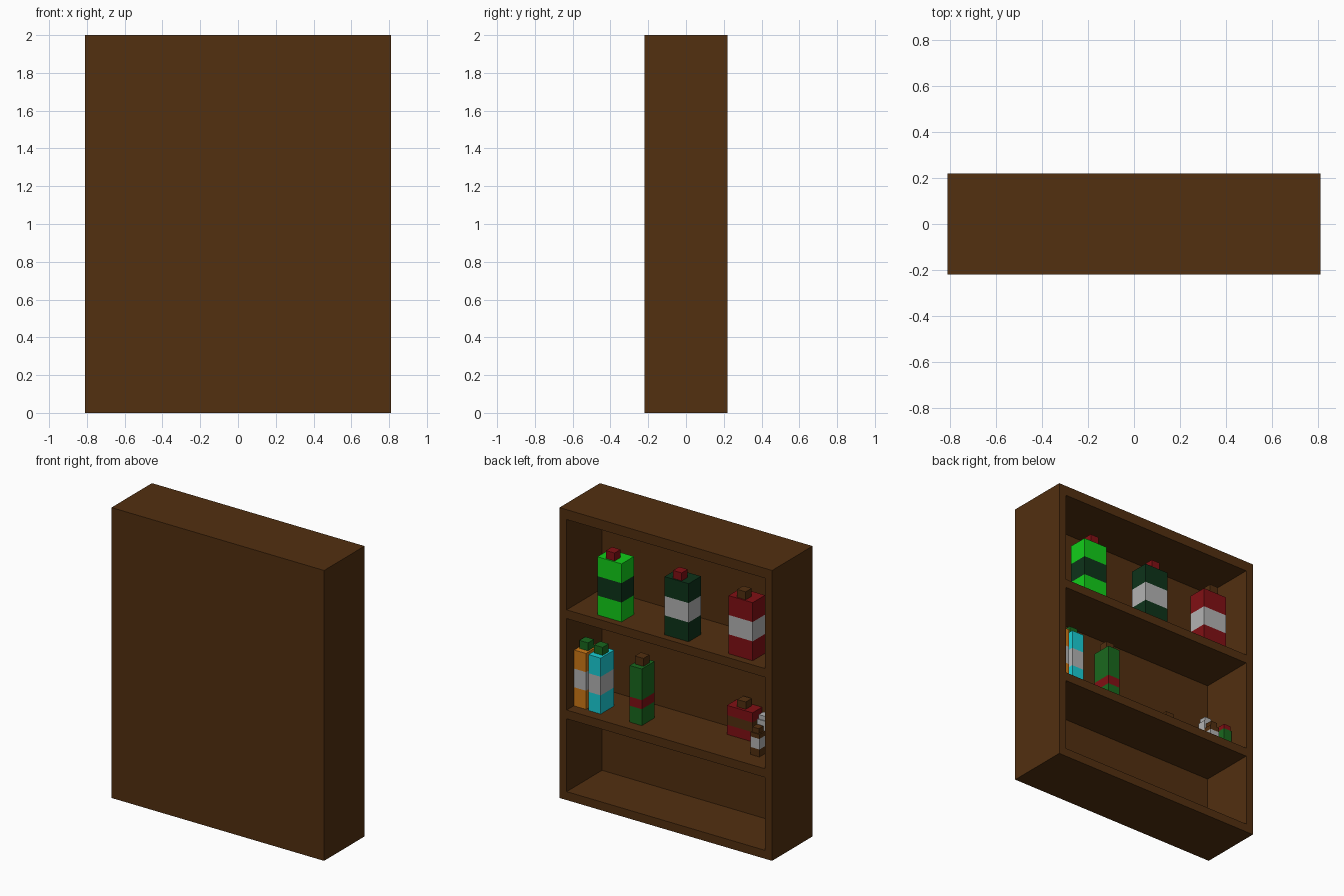
import bpy, bmesh
from mathutils import Matrix, Vector

if "Cube" in bpy.data.objects:
    bpy.data.objects.remove(bpy.data.objects["Cube"], do_unlink=True)


def material(name, rgb):
    m = bpy.data.materials.new(name)
    m.use_nodes = True
    m.diffuse_color = (*rgb, 1)
    bsdf = next(n for n in m.node_tree.nodes if n.type == 'BSDF_PRINCIPLED')
    bsdf.inputs["Base Color"].default_value = (*rgb, 1)
    return m


WOOD = material("wood_brown", (0.085, 0.029, 0.005))
LABEL = material("label_white", (0.45, 0.45, 0.45))
LIME = material("bright_green", (0.006, 0.62, 0.01))
DARK = material("dark_green", (0.004, 0.033, 0.01))
RED = material("red", (0.22, 0.005, 0.007))
GREEN = material("mid_green", (0.01, 0.14, 0.013))
CYAN = material("cyan", (0.01, 0.62, 0.67))
ORANGE = material("orange", (0.62, 0.19, 0.008))


def box(name, x, y, z, mat, band=None, band_mat=None):
    """Box from (min, max) ranges; an optional height band gets its own colour."""
    bm = bmesh.new()
    bmesh.ops.create_cube(bm, size=1)
    size = [r[1] - r[0] for r in (x, y, z)]
    mid = [(r[0] + r[1]) / 2 for r in (x, y, z)]
    bm.transform(Matrix.Translation(Vector(mid)) @ Matrix.Diagonal((*size, 1)))
    if band:
        for h in band:
            bmesh.ops.bisect_plane(bm, geom=bm.verts[:] + bm.edges[:] + bm.faces[:],
                                   plane_co=(0, 0, h), plane_no=(0, 0, 1))
        for f in bm.faces:
            if band[0] < f.calc_center_median().z < band[1]:
                f.material_index = 1
    me = bpy.data.meshes.new(name)
    bm.to_mesh(me)
    bm.free()
    me.materials.append(mat)
    if band:
        me.materials.append(band_mat)
    ob = bpy.data.objects.new(name, me)
    bpy.context.collection.objects.link(ob)
    return ob


# Cabinet: closed front panel, open at the back
X, Y, H, T = 0.81, 0.22, 2.0, 0.055
box("front_panel", (-X, X), (-Y, -Y + T), (0, H), WOOD)
for side, s in (("left", 1), ("right", -1)):
    box(side + "_wall", tuple(sorted((s * X, s * (X - T)))), (-Y + T, Y), (0, H), WOOD)
for name, lo, hi in (("bottom_board", 0, 0.058), ("lower_shelf", 0.56, 0.62),
                     ("upper_shelf", 1.25, 1.31), ("top_board", 1.932, H)):
    box(name, (-X + T, X - T), (-Y + T, Y), (lo, hi), WOOD)


def bottle(name, x, y, base, height, body, label, cap, band=(1 / 3, 2 / 3),
           cap_y=None, cap_w=0.065, cap_h=0.055):
    """Square bottle with a coloured band and a small square cap."""
    top = base + height
    box(name + "_body", x, y, (base, top), body,
        [base + height * b for b in band], label)
    cx = (x[0] + x[1]) / 2
    cy = (y[0] + y[1]) / 2 if cap_y is None else cap_y
    w = cap_w / 2
    box(name + "_cap", (cx - w, cx + w), (cy - w, cy + w), (top, top + cap_h), cap)


# Upper shelf: three large bottles
for name, x0, body, label, cap in (("lime_bottle", 0.372, LIME, DARK, RED),
                                   ("dark_bottle", -0.139, DARK, LABEL, RED),
                                   ("red_bottle", -0.627, RED, LABEL, WOOD)):
    bottle(name, (x0, x0 + 0.184), (0.035, 0.17), 1.31, 0.40, body, label, cap, cap_y=0.128)

# Lower shelf: three slim bottles
bottle("orange_bottle", (0.662, 0.752), (0.0, 0.143), 0.62, 0.385, ORANGE, LABEL, GREEN)
bottle("cyan_bottle", (0.547, 0.64), (0.0, 0.147), 0.62, 0.385, CYAN, LABEL, GREEN)
bottle("green_bottle", (0.239, 0.331), (0.0, 0.14), 0.62, 0.39, GREEN, RED, WOOD,
       band=(0.29, 0.45))

# Lower shelf: wide flask and small shakers
bottle("red_flask", (-0.465, -0.27), (-0.163, -0.06), 0.62, 0.20, RED, WOOD, WOOD, cap_h=0.05)
bottle("brown_shaker", (-0.628, -0.56), (0.036, 0.098), 0.62, 0.155, WOOD, LABEL, WOOD,
       band=(0.33, 0.8), cap_w=0.05, cap_h=0.035)
bottle("white_shaker", (-0.63, -0.565), (-0.03, 0.032), 0.62, 0.22, LABEL, LABEL, LABEL,
       cap_w=0.05, cap_h=0.03)
bottle("green_shaker", (-0.735, -0.67), (0.036, 0.098), 0.62, 0.17, GREEN, LABEL, RED,
       band=(0.2, 0.45), cap_w=0.055, cap_h=0.035)
